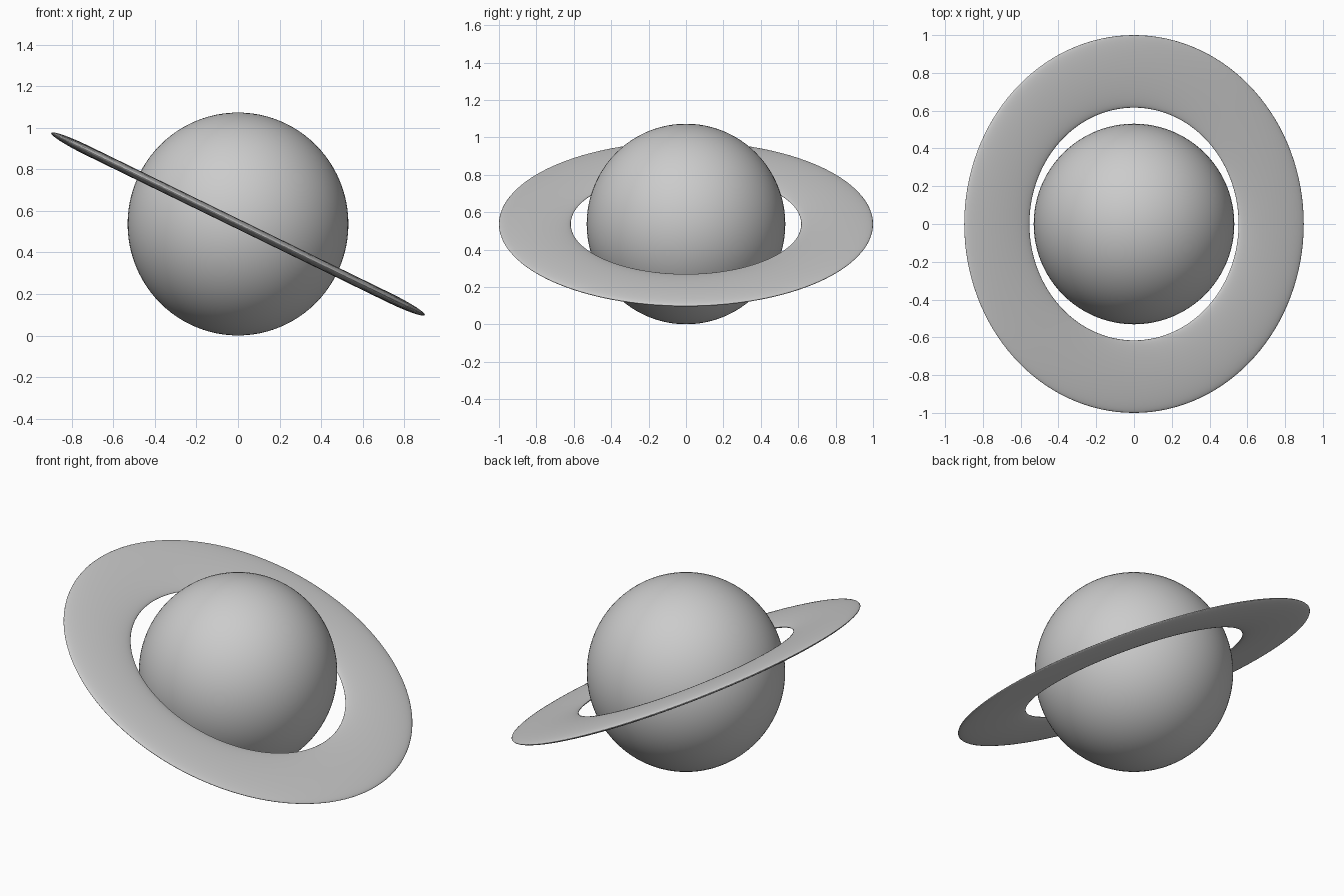
import bpy, math

if "Cube" in bpy.data.objects:
    bpy.data.objects.remove(bpy.data.objects["Cube"])

CENTRE = (0, 0, 0.537)

grey = bpy.data.materials.new("light_grey")
grey.diffuse_color = (0.6, 0.6, 0.6, 1)
grey.use_nodes = True
grey.node_tree.nodes["Principled BSDF"].inputs["Base Color"].default_value = grey.diffuse_color


def finish(name):
    ob = bpy.context.object
    ob.name = name
    ob.data.materials.append(grey)
    bpy.ops.object.shade_smooth()
    return ob


# Planet globe
bpy.ops.mesh.primitive_uv_sphere_add(segments=96, ring_count=48, radius=1, location=CENTRE)
globe = finish("planet_globe")
globe.scale = (0.531, 0.531, 0.536)

# Tilted ring: a strongly flattened torus, high on the left
bpy.ops.mesh.primitive_torus_add(major_radius=0.808, minor_radius=0.192,
                                 major_segments=128, minor_segments=32,
                                 location=CENTRE)
ring = finish("planet_ring")
ring.scale = (1, 1, 0.12)
ring.rotation_euler = (0, math.radians(26), 0)
